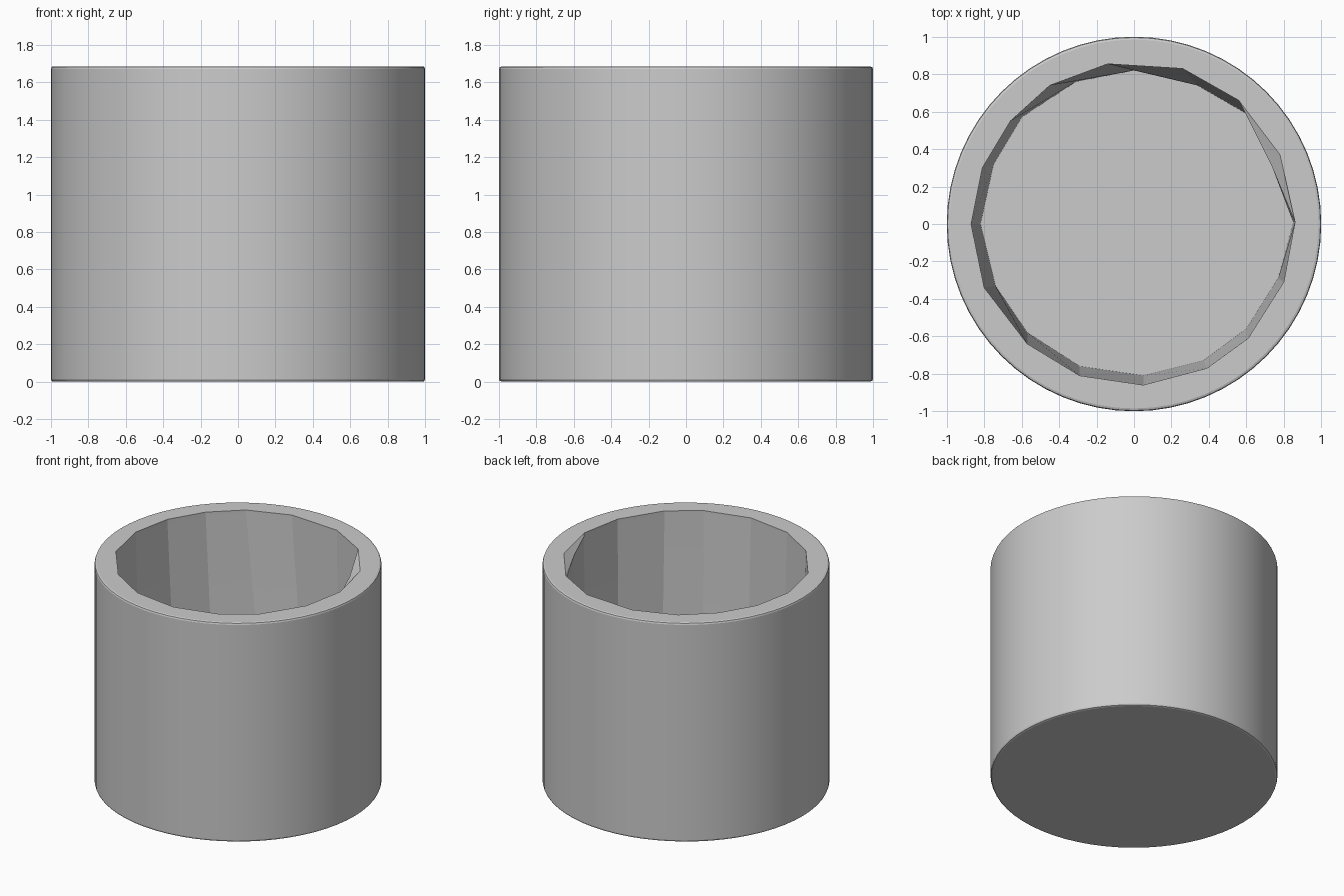
import bpy, bmesh, math

if "Cube" in bpy.data.objects:
    bpy.data.objects.remove(bpy.data.objects["Cube"])

H, SIDES, FLOOR = 1.685, 64, 0.14
# faceted opening at the rim and matching outline at the cavity floor
RIM = [(.86, .01), (.78, .37), (.56, .66), (.26, .83), (-.14, .855), (-.45, .74), (-.66, .55),
       (-.81, .30), (-.87, 0), (-.80, -.34), (-.57, -.64), (-.29, -.81), (.05, -.86),
       (.39, -.77), (.61, -.61), (.80, -.31)]
BASE = [(.85, .01), (.74, .30), (.60, .59), (.34, .74), (0, .82), (-.31, .76), (-.60, .57),
        (-.75, .32), (-.82, 0), (-.74, -.33), (-.57, -.58), (-.29, -.76), (.05, -.81),
        (.37, -.73), (.60, -.56), (.77, -.29)]

bm = bmesh.new()


def ring(points, z):
    return [bm.verts.new((x, y, z)) for x, y in points]


def loft(a, b, smooth):
    n = len(a)
    for i in range(n):
        f = bm.faces.new((a[i], a[(i + 1) % n], b[(i + 1) % n], b[i]))
        f.smooth = smooth


def circle(r):
    return [(r * math.cos(math.tau * i / SIDES), r * math.sin(math.tau * i / SIDES))
            for i in range(SIDES)]


# outer wall with tiny rounded edges
profile = [(.985, 0), (.996, .004), (1, .015), (1, H - .015), (.996, H - .004), (.985, H)]
outer = [ring(circle(r), z) for r, z in profile]
for a, b in zip(outer, outer[1:]):
    loft(a, b, True)
bm.faces.new(outer[0][::-1])

# faceted cavity: rim, small lip with one cut corner, wall, floor
rim = ring(RIM, H)
lip_points = list(RIM)
lip_points[1] = BASE[1]
lip = ring(lip_points, H - .025)
base = ring(BASE, FLOOR)
loft(lip, rim, False)
loft(base, lip, False)
bm.faces.new(base)

# flat rim face between the round outside and the faceted opening
edges = [bm.edges.get((r[i], r[i - 1])) for r in (outer[-1], rim) for i in range(len(r))]
bmesh.ops.triangle_fill(bm, use_beauty=True, edges=edges, normal=(0, 0, 1))
bmesh.ops.recalc_face_normals(bm, faces=bm.faces[:])

mesh = bpy.data.meshes.new("cup_body")
bm.to_mesh(mesh)
bm.free()
cup = bpy.data.objects.new("cup_body", mesh)
bpy.context.collection.objects.link(cup)
bpy.context.view_layer.objects.active = cup
cup.select_set(True)
bpy.ops.object.shade_smooth_by_angle(angle=math.radians(15))
